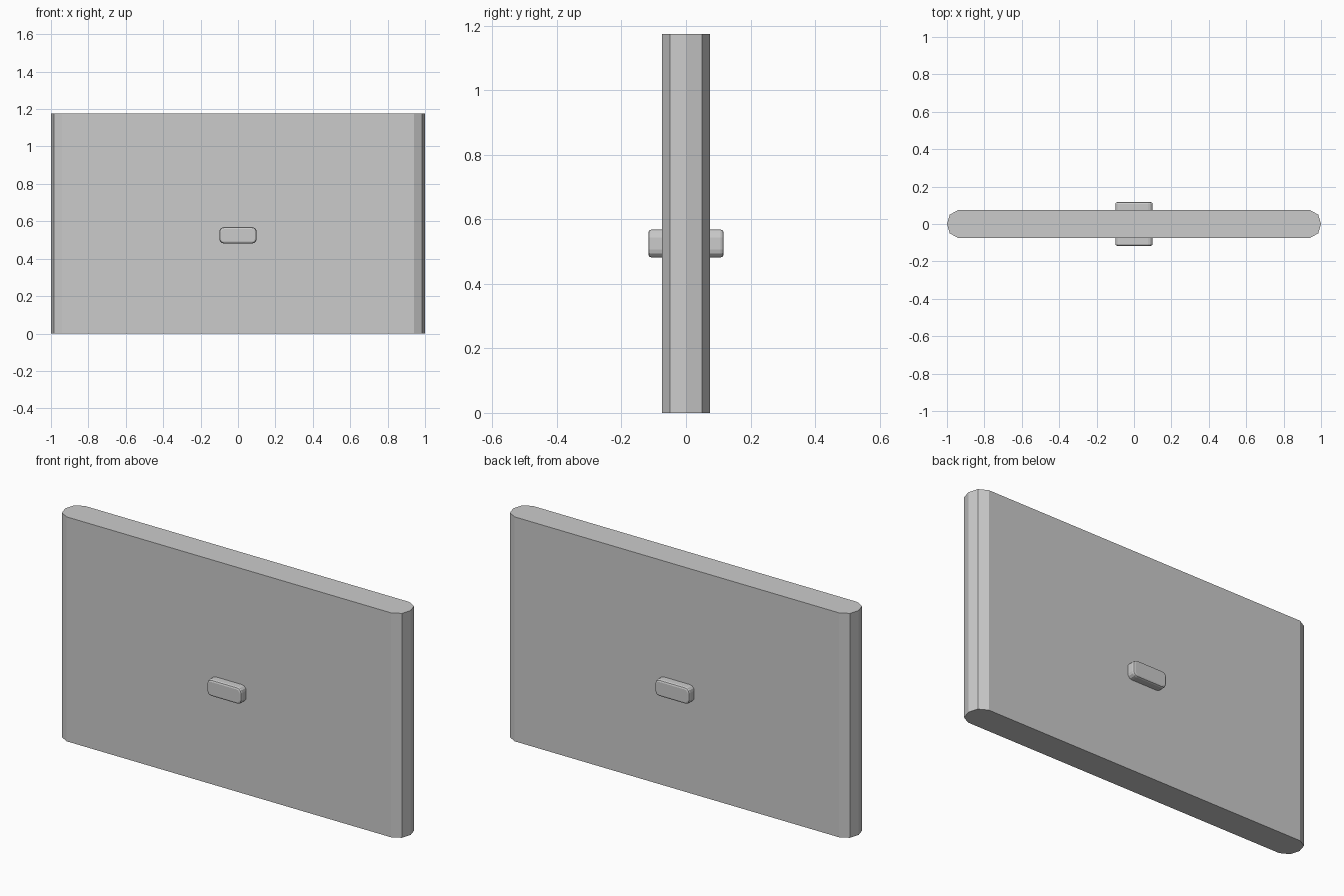
import bpy
import bmesh

cube = bpy.data.objects.get("Cube")
if cube:
    bpy.data.objects.remove(cube, do_unlink=True)

grey = bpy.data.materials.new("light_grey")
grey.use_nodes = True
color = (0.6, 0.6, 0.6, 1)
grey.diffuse_color = color
grey.node_tree.nodes["Principled BSDF"].inputs["Base Color"].default_value = color


def finish(name, bm):
    bmesh.ops.recalc_face_normals(bm, faces=bm.faces)
    mesh = bpy.data.meshes.new(name)
    bm.to_mesh(mesh)
    bm.free()
    mesh.materials.append(grey)
    obj = bpy.data.objects.new(name, mesh)
    bpy.context.collection.objects.link(obj)
    return obj


# Panel: faceted rounded plan, extruded upward
quarter = [(0.94, 0.075), (0.985, 0.05)]
right_end = [(x, -y) for x, y in quarter] + [(1.0, 0.0)] + quarter[::-1]
outline = right_end + [(-x, -y) for x, y in right_end]
bm = bmesh.new()
base = bm.faces.new([bm.verts.new((x, y, 0)) for x, y in outline])
top = bmesh.ops.extrude_face_region(bm, geom=[base])["geom"]
bmesh.ops.translate(bm, vec=(0, 0, 1.175),
                    verts=[v for v in top if isinstance(v, bmesh.types.BMVert)])
# Restore the underside if the extrusion consumed it
if not any(all(v.co.z == 0 for v in f.verts) for f in bm.faces):
    bmesh.ops.holes_fill(bm, edges=[e for e in bm.edges if e.is_boundary])
finish("panel", bm)


# Handles: rounded bars, one on each face
def handle(name, side):
    bm = bmesh.new()
    bmesh.ops.create_cube(bm, size=1)
    bmesh.ops.scale(bm, vec=(0.2, 0.057, 0.087), verts=bm.verts)
    bmesh.ops.translate(bm, vec=(0, side * 0.0885, 0.525), verts=bm.verts)

    def along_depth(e):
        a, b = e.verts
        return abs(a.co.y - b.co.y) > 0.01

    bmesh.ops.bevel(bm, geom=[e for e in bm.edges if along_depth(e)],
                    offset=0.025, segments=3, profile=0.5, affect='EDGES')
    rim = [e for e in bm.edges if all(abs(v.co.y) > 0.11 for v in e.verts)]
    bmesh.ops.bevel(bm, geom=rim, offset=0.01, segments=2, profile=0.5, affect='EDGES')
    return finish(name, bm)


handle("front_handle", -1)
handle("back_handle", 1)
